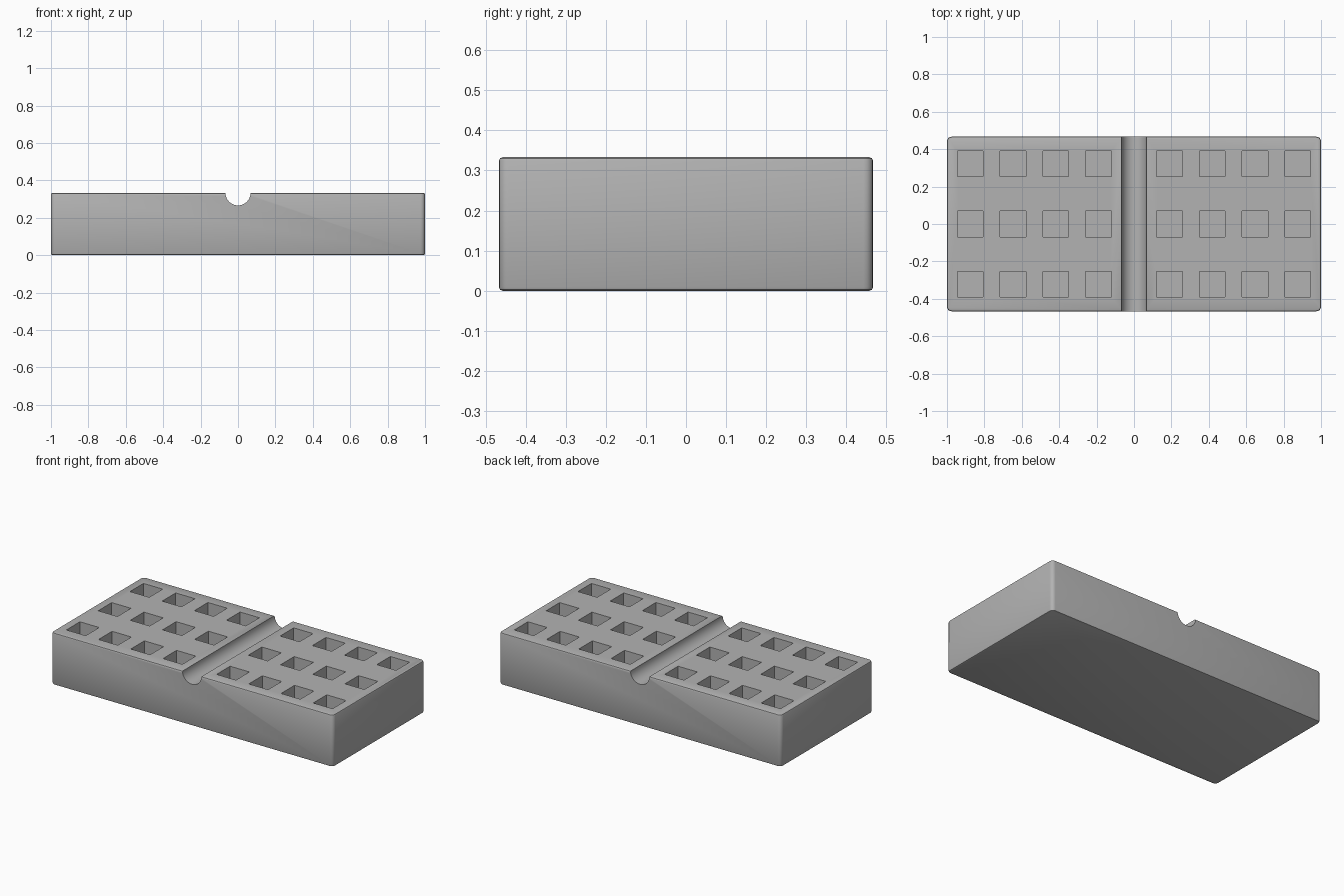
import bpy, bmesh, math
from mathutils import Matrix, Vector

if "Cube" in bpy.data.objects:
    bpy.data.objects.remove(bpy.data.objects["Cube"])

W, D, H = 2.0, 0.933, 0.333      # block size
HOLE, DEPTH = 0.137, 0.2         # square pockets
GROOVE = 0.067                   # groove radius

grey = bpy.data.materials.new("grey plastic")
grey.diffuse_color = (0.45, 0.45, 0.45, 1)
grey.use_nodes = True
grey.node_tree.nodes["Principled BSDF"].inputs["Base Color"].default_value = grey.diffuse_color


def make_object(name, bm):
    bmesh.ops.recalc_face_normals(bm, faces=bm.faces)
    mesh = bpy.data.meshes.new(name)
    bm.to_mesh(mesh)
    bm.free()
    mesh.materials.append(grey)
    obj = bpy.data.objects.new(name, mesh)
    bpy.context.collection.objects.link(obj)
    return obj


def add_box(bm, centre, size):
    m = Matrix.Translation(centre) @ Matrix.Diagonal((*size, 1))
    bmesh.ops.create_cube(bm, size=1, matrix=m)


# Block: rounded upright edges, then finer rounding on top and bottom rims
bm = bmesh.new()
add_box(bm, Vector((0, 0, H / 2)), (W, D, H))
upright = [e for e in bm.edges if abs(e.verts[0].co.z - e.verts[1].co.z) > 0.1]
bmesh.ops.bevel(bm, geom=upright, offset=0.024, segments=4, profile=0.5, affect='EDGES')
rims = [e for e in bm.edges if abs(e.verts[0].co.z - e.verts[1].co.z) < 0.001]
bmesh.ops.bevel(bm, geom=rims, offset=0.009, segments=2, profile=0.5, affect='EDGES')
block = make_object("holder_block", bm)

# Pocket cutter: four columns each side of the groove, three rows
bm = bmesh.new()
for side in (-1, 1):
    for col in range(4):
        for row in (-1, 0, 1):
            x = side * (0.19 + 0.2285 * col)
            add_box(bm, Vector((x, row * 0.322, H)), (HOLE, HOLE, 2 * DEPTH))
pockets = make_object("pocket_cutter", bm)

# Groove cutter: cylinder lying along y at the top face
bm = bmesh.new()
bmesh.ops.create_cone(bm, cap_ends=True, segments=48, radius1=GROOVE, radius2=GROOVE,
                      depth=D + 0.2,
                      matrix=Matrix.Translation((0, 0, H)) @ Matrix.Rotation(math.pi / 2, 4, 'X'))
groove = make_object("groove_cutter", bm)

# Cut pockets and groove, then remove the cutters
bpy.context.view_layer.objects.active = block
block.select_set(True)
for cutter in (pockets, groove):
    mod = block.modifiers.new("cut", 'BOOLEAN')
    mod.operation = 'DIFFERENCE'
    mod.solver = 'EXACT'
    mod.object = cutter
    bpy.ops.object.modifier_apply(modifier=mod.name)
for cutter in (pockets, groove):
    bpy.data.objects.remove(cutter)

bpy.ops.object.shade_smooth_by_angle(angle=math.radians(30))
